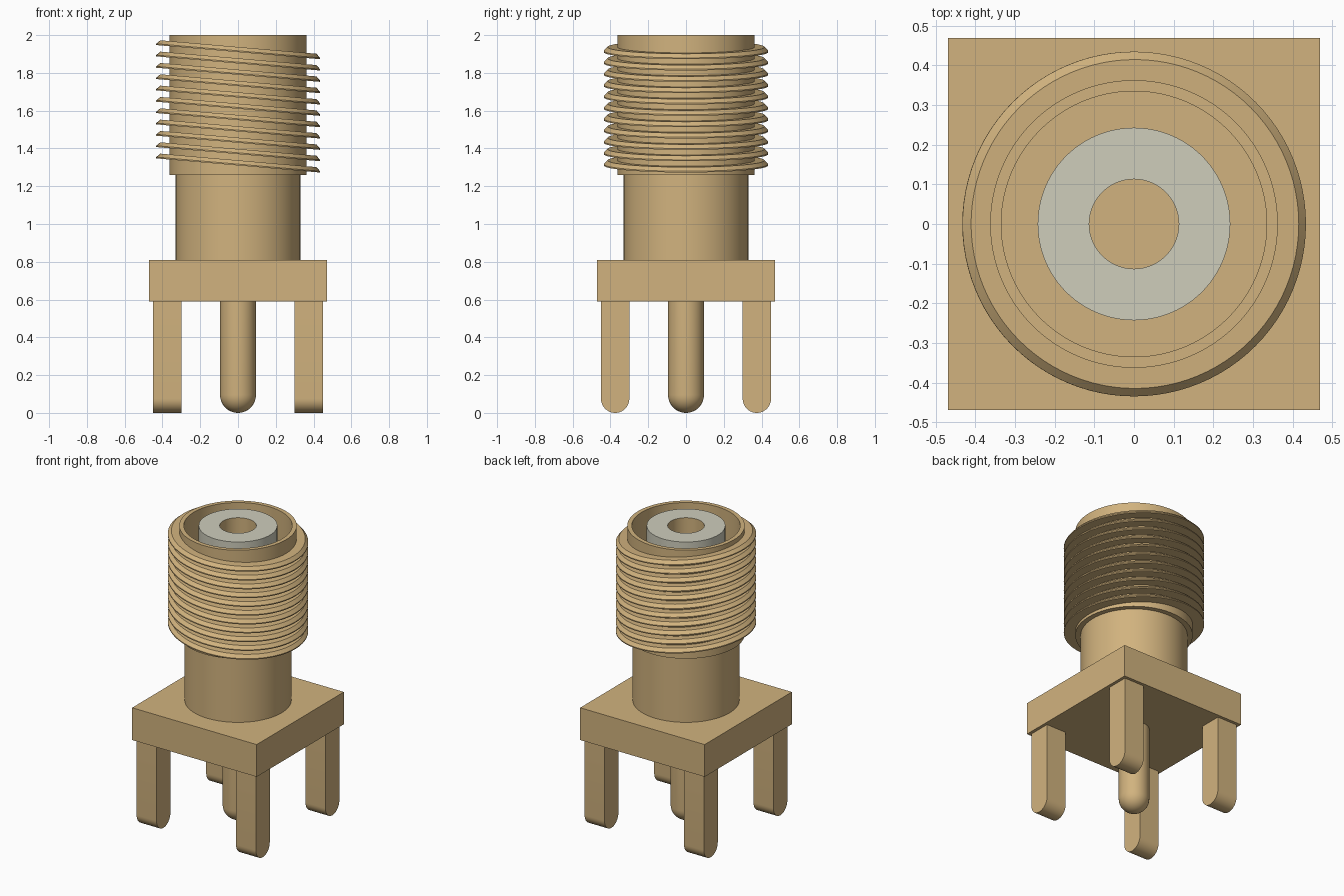
import bpy
import bmesh
import math
from mathutils import Matrix, Vector

cube = bpy.data.objects.get("Cube")
if cube:
    bpy.data.objects.remove(cube)


def material(name, rgb):
    mat = bpy.data.materials.new(name)
    mat.use_nodes = True
    mat.diffuse_color = (*rgb, 1)
    mat.node_tree.nodes["Principled BSDF"].inputs["Base Color"].default_value = (*rgb, 1)
    return mat


gold = material("gold plating", (0.64, 0.45, 0.21))
insulator = material("pale grey insulator", (0.62, 0.61, 0.50))


def finish(name, bm, mats, smooth=True):
    bmesh.ops.remove_doubles(bm, verts=bm.verts, dist=0.0001)
    bmesh.ops.recalc_face_normals(bm, faces=bm.faces)
    mesh = bpy.data.meshes.new(name)
    bm.to_mesh(mesh)
    bm.free()
    obj = bpy.data.objects.new(name, mesh)
    bpy.context.collection.objects.link(obj)
    for mat in mats:
        mesh.materials.append(mat)
    if smooth:
        bpy.ops.object.select_all(action="DESELECT")
        obj.select_set(True)
        bpy.context.view_layer.objects.active = obj
        bpy.ops.object.shade_smooth_by_angle(angle=math.radians(30))
    return obj


def lathe(name, profile, mats, closed=False, steps=96):
    """Spin a (radius, height) profile around the z axis."""
    bm = bmesh.new()
    verts = [bm.verts.new((r, 0, z)) for r, z in profile]
    edges = [bm.edges.new(pair) for pair in zip(verts, verts[1:])]
    if closed:
        edges.append(bm.edges.new((verts[-1], verts[0])))
    bmesh.ops.spin(bm, geom=verts + edges, cent=(0, 0, 0), axis=(0, 0, 1),
                   angle=math.tau, steps=steps, use_merge=True)
    return finish(name, bm, mats)


# Square base flange
bm = bmesh.new()
bmesh.ops.create_cube(bm, size=1, matrix=Matrix.Translation((0, 0, 0.70))
                      @ Matrix.Diagonal((0.94, 0.94, 0.22, 1)))
finish("base_flange", bm, [gold], smooth=False)

# Hollow barrel: neck, threaded section and open bore
lathe("barrel", [(0, 0.8), (0.33, 0.8), (0.33, 1.26), (0.363, 1.26),
                 (0.363, 2), (0.335, 2), (0.335, 1.4), (0, 1.4)], [gold])

# Insulator sleeve with a gold socket in its centre
sleeve = lathe("insulator_sleeve", [(0.243, 1.39), (0.243, 2), (0.113, 2),
                                    (0.113, 1.4), (0, 1.4)], [insulator, gold])
for face in sleeve.data.polygons:
    if all(Vector(sleeve.data.vertices[i].co.xy).length < 0.12 for i in face.vertices):
        face.material_index = 1

# Thread: a stack of tilted, chamfered rings
for i in range(11):
    ring = lathe(f"thread_ring_{i + 1}", [(0.34, 0), (0.435, 0), (0.435, 0.007),
                                          (0.415, 0.027), (0.34, 0.027)], [gold], closed=True)
    ring.location.z = 1.31 + 0.06 * i
    ring.rotation_euler.y = 0.086

# Centre pin with a rounded tip
R = 0.095
tip = [(R * math.sin(a), R - R * math.cos(a))
       for a in (math.pi / 2 * k / 10 for k in range(11))]
lathe("centre_pin", tip + [(R, 0.6), (0, 0.6)], [gold], steps=48)

# Four legs, rounded across the bottom
W = 0.075
outline = [(W, 0.6), (-W, 0.6)]
outline += [(-W * math.cos(a), W - W * math.sin(a))
            for a in (math.pi * k / 20 for k in range(21))]
for sx, side in ((-1, "right"), (1, "left")):
    for sy, end in ((-1, "front"), (1, "back")):
        bm = bmesh.new()
        face = bm.faces.new([bm.verts.new((sx * 0.375 - W, sy * 0.375 + y, z))
                             for y, z in outline])
        new = bmesh.ops.extrude_face_region(bm, geom=[face])["geom"]
        bmesh.ops.translate(bm, vec=(2 * W, 0, 0),
                            verts=[v for v in new if isinstance(v, bmesh.types.BMVert)])
        finish(f"{end}_{side}_leg", bm, [gold])
